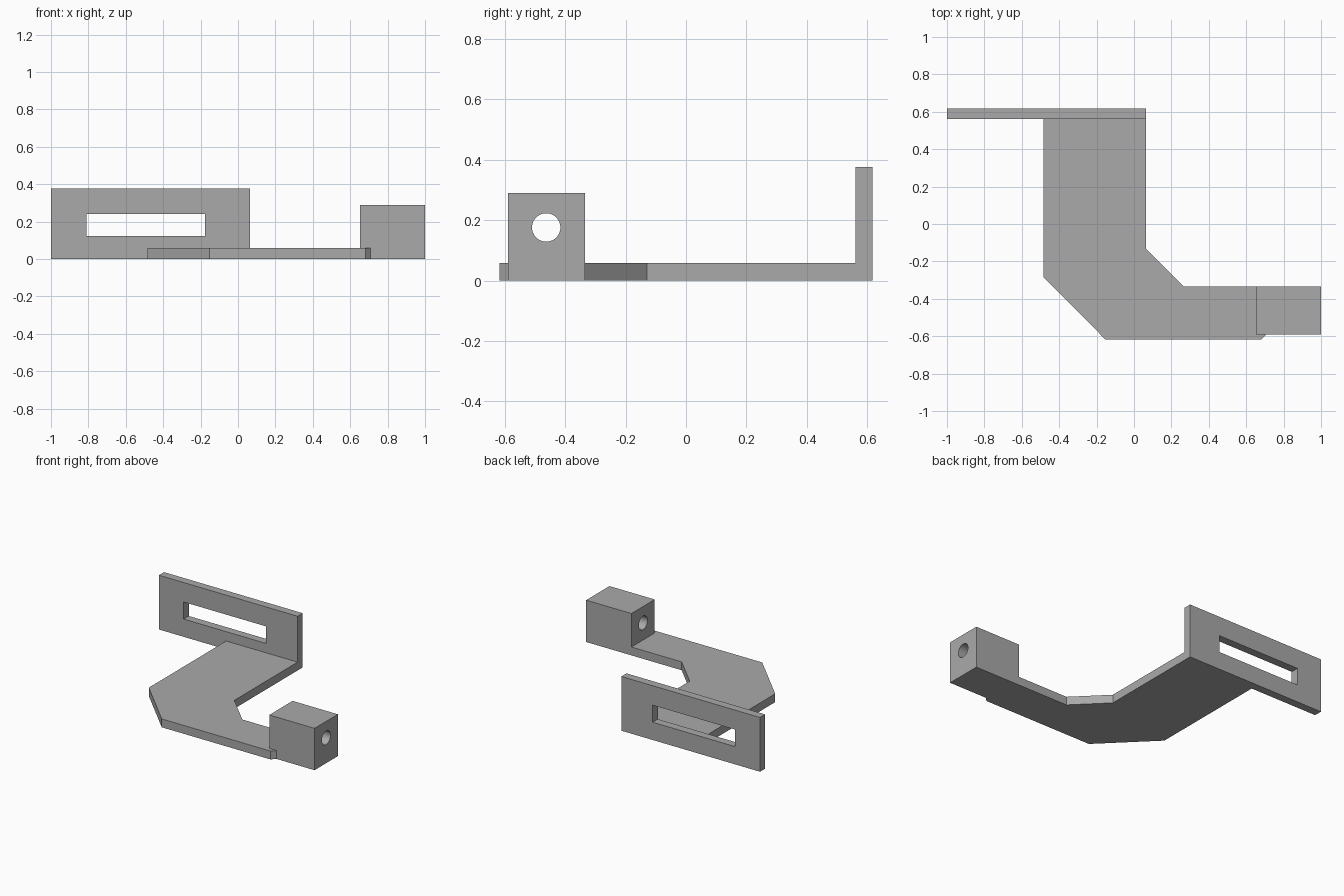
import bpy
import bmesh
from math import pi
from mathutils import Matrix, Vector

default = bpy.data.objects.get("Cube")
if default:
    bpy.data.objects.remove(default)

GREY = (0.4, 0.4, 0.4, 1)
grey = bpy.data.materials.new("plain grey")
grey.use_nodes = True
grey.diffuse_color = GREY
grey.node_tree.nodes["Principled BSDF"].inputs["Base Color"].default_value = GREY


def finish(name, bm):
    bmesh.ops.recalc_face_normals(bm, faces=bm.faces)
    mesh = bpy.data.meshes.new(name)
    bm.to_mesh(mesh)
    bm.free()
    mesh.materials.append(grey)
    obj = bpy.data.objects.new(name, mesh)
    bpy.context.collection.objects.link(obj)
    return obj


def box(name, low, high):
    low, high = Vector(low), Vector(high)
    bm = bmesh.new()
    bmesh.ops.create_cube(bm, size=1, matrix=Matrix.Translation((low + high) / 2)
                          @ Matrix.Diagonal(high - low).to_4x4())
    return finish(name, bm)


def slab(name, outline, height):
    bm = bmesh.new()
    face = bm.faces.new([bm.verts.new((x, y, 0)) for x, y in outline])
    top = bmesh.ops.extrude_face_region(bm, geom=[face])["geom"]
    bmesh.ops.translate(bm, vec=(0, 0, height),
                        verts=[v for v in top if isinstance(v, bmesh.types.BMVert)])
    return finish(name, bm)


def cut(target, cutter):
    cutter.hide_render = True
    mod = target.modifiers.new("opening", "BOOLEAN")
    mod.operation, mod.solver, mod.object = "DIFFERENCE", "EXACT", cutter
    bpy.context.view_layer.objects.active = target
    bpy.ops.object.modifier_apply(modifier=mod.name)
    bpy.data.objects.remove(cutter)


# Flat cranked arm, with a small chamfered tab beside the block
slab("arm_plate", [(-0.485, 0.562), (-0.485, -0.284), (-0.152, -0.618),
                   (0.681, -0.618), (0.709, -0.59), (0.653, -0.59),
                   (0.653, -0.335), (0.268, -0.335), (0.063, -0.13),
                   (0.063, 0.562)], 0.058)

# Upright back plate with a long slot
back = box("slotted_back_plate", (-1, 0.562, 0), (0.063, 0.618, 0.376))
cut(back, box("slot_cutter", (-0.81, 0.5, 0.123), (-0.177, 0.7, 0.241)))

# End block with a round hole along x
block = box("end_block", (0.653, -0.59, 0), (1, -0.335, 0.29))
bm = bmesh.new()
bmesh.ops.create_cone(bm, cap_ends=True, segments=48, radius1=0.047, radius2=0.047, depth=1,
                      matrix=Matrix.Translation((0.83, -0.463, 0.176))
                      @ Matrix.Rotation(pi / 2, 4, "Y"))
cut(block, finish("hole_cutter", bm))

# Smooth the bore only, keeping the block edges sharp
bpy.ops.object.select_all(action="DESELECT")
block.select_set(True)
bpy.context.view_layer.objects.active = block
bpy.ops.object.shade_smooth_by_angle(angle=pi / 6)
